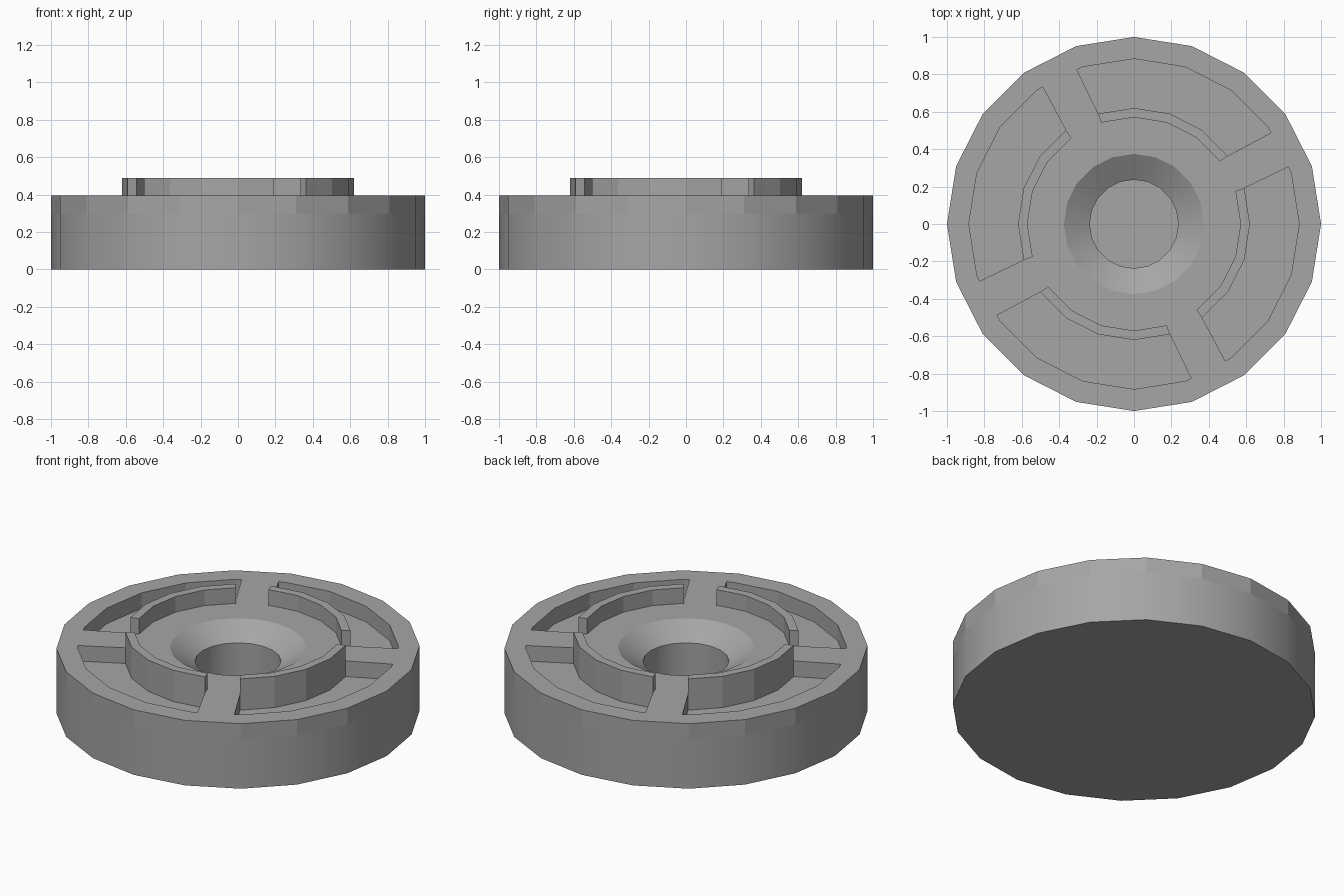
import bpy, bmesh, math

SIDES = 20
STEP = 360 / SIDES
RIM_Z, FLOOR_Z, WALL_Z = 0.395, 0.3, 0.49

cube = bpy.data.objects.get("Cube")
if cube:
    bpy.data.objects.remove(cube, do_unlink=True)

grey = bpy.data.materials.new("plain_grey")
grey.use_nodes = True
colour = (0.38, 0.38, 0.38, 1)
grey.diffuse_color = colour
grey.node_tree.nodes["Principled BSDF"].inputs["Base Color"].default_value = colour


def polar(radius, degrees, z):
    a = math.radians(degrees)
    return (radius * math.cos(a), radius * math.sin(a), z)


def finish(bm, name):
    bmesh.ops.recalc_face_normals(bm, faces=bm.faces)
    mesh = bpy.data.meshes.new(name)
    bm.to_mesh(mesh)
    bm.free()
    mesh.materials.append(grey)
    obj = bpy.data.objects.new(name, mesh)
    bpy.context.collection.objects.link(obj)
    return obj


def prism(bm, outline, z0, z1):
    """Closed upright prism from a list of (radius, angle) corners."""
    low = [bm.verts.new(polar(r, a, z0)) for r, a in outline]
    high = [bm.verts.new(polar(r, a, z1)) for r, a in outline]
    bm.faces.new(low[::-1])
    bm.faces.new(high)
    n = len(outline)
    for i in range(n):
        j = (i + 1) % n
        bm.faces.new((low[i], low[j], high[j], high[i]))


# Round body with a countersunk blind hole: (radius, z, smooth band above)
profile = [(1, 0, True), (1, FLOOR_Z, False), (1, RIM_Z, False),
           (0.375, RIM_Z, True), (0.237, 0.31, True), (0.237, 0.03, False)]
bm = bmesh.new()
rings = [[bm.verts.new(polar(r, i * STEP, z)) for i in range(SIDES)]
         for r, z, _ in profile]
for k in range(len(rings) - 1):
    for i in range(SIDES):
        j = (i + 1) % SIDES
        face = bm.faces.new((rings[k][i], rings[k][j], rings[k + 1][j], rings[k + 1][i]))
        face.smooth = profile[k][2]
bm.faces.new(rings[0])
bm.faces.new(rings[-1])
for i in range(SIDES):
    bm.edges.get((rings[4][i], rings[4][(i + 1) % SIDES])).smooth = False
body = finish(bm, "round_body")

# Four recessed pockets, leaving spokes between them
steps = [36 + STEP * i for i in range(5)]
bm = bmesh.new()
for q in range(4):
    turn = 90 * q
    outer = [(0.88, 33.7)] + [(0.883, a) for a in steps] + [(0.88, 110.3)]
    inner = [(0.62, a) for a in reversed(steps)]
    prism(bm, [(r, a + turn) for r, a in outer + inner], FLOOR_Z, 0.6)
cutter = finish(bm, "pocket_cutter")
cutter.hide_render = True

cut = body.modifiers.new("pockets", "BOOLEAN")
cut.operation = "DIFFERENCE"
cut.solver = "EXACT"
cut.object = cutter
bpy.context.view_layer.objects.active = body
bpy.ops.object.modifier_apply(modifier=cut.name)
bpy.data.objects.remove(cutter, do_unlink=True)

# Raised arc walls along the inner edge of each pocket
for q in range(4):
    bm = bmesh.new()
    angles = [a + 90 * q for a in steps]
    prism(bm, [(0.62, a) for a in angles] + [(0.57, a) for a in reversed(angles)],
          RIM_Z, WALL_Z)
    finish(bm, f"arc_wall_{q + 1}")
